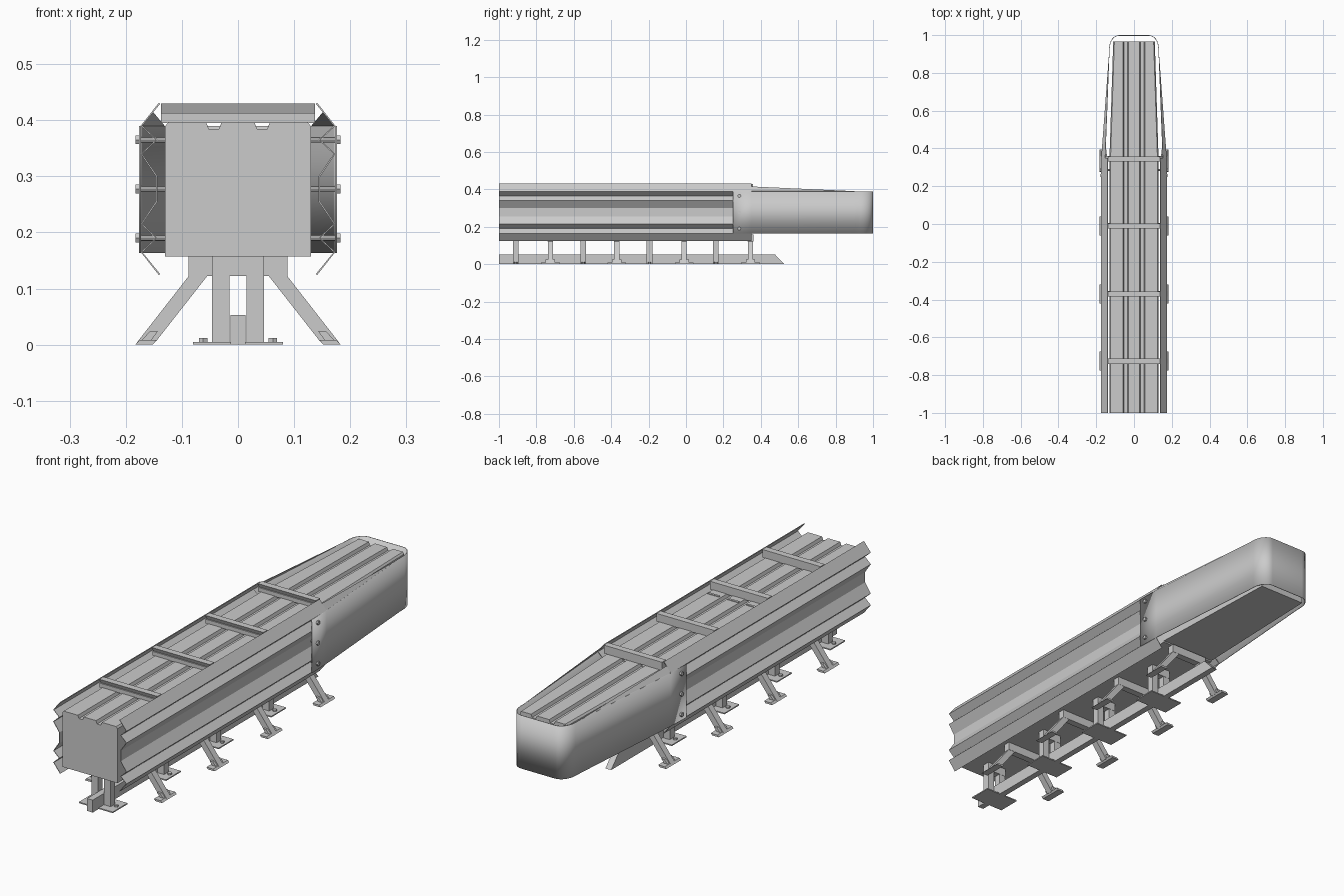
import bpy, bmesh, math
from mathutils import Vector, Matrix

cube = bpy.data.objects.get("Cube")
if cube:
    bpy.data.objects.remove(cube, do_unlink=True)

steel = bpy.data.materials.new("galvanised_grey")
steel.use_nodes = True
steel.diffuse_color = (0.6, 0.6, 0.6, 1)
steel.node_tree.nodes["Principled BSDF"].inputs["Base Color"].default_value = (0.6, 0.6, 0.6, 1)


def finish(name, bm, recalc=True):
    if recalc:
        bmesh.ops.recalc_face_normals(bm, faces=bm.faces)
    me = bpy.data.meshes.new(name)
    bm.to_mesh(me)
    bm.free()
    me.materials.append(steel)
    ob = bpy.data.objects.new(name, me)
    bpy.context.collection.objects.link(ob)
    return ob


def loft(name, rings, closed=True):
    """Skin a list of equal-length point rings; cap the ends when closed."""
    bm = bmesh.new()
    vs = [[bm.verts.new(p) for p in r] for r in rings]
    n = len(rings[0])
    for a, b in zip(vs, vs[1:]):
        for i in range(n if closed else n - 1):
            j = (i + 1) % n
            bm.faces.new((a[i], a[j], b[j], b[i]))
    if closed:
        bm.faces.new(vs[0])
        bm.faces.new(vs[-1])
    return finish(name, bm)


def prism_y(name, pts, y0, y1):
    return loft(name, [[(x, y, z) for x, z in pts] for y in (y0, y1)])


def prism_x(name, pts, x0, x1):
    return loft(name, [[(x, y, z) for y, z in pts] for x in (x0, x1)])


def box(name, x0, x1, y0, y1, z0, z1):
    return prism_y(name, [(x0, z0), (x1, z0), (x1, z1), (x0, z1)], y0, y1)


def bolt(name, base, axis, length, r, sides=6):
    bm = bmesh.new()
    rot = Vector((0, 0, 1)).rotation_difference(Vector(axis)).to_matrix().to_4x4()
    m = Matrix.Translation(base) @ rot @ Matrix.Translation((0, 0, length / 2))
    bmesh.ops.create_cone(bm, cap_ends=True, segments=sides, radius1=r, radius2=r,
                          depth=length, matrix=m)
    return finish(name, bm)


def thicken(ob, t, offset):
    m = ob.modifiers.new("thickness", "SOLIDIFY")
    m.thickness = t
    m.offset = offset


# Box body with two grooves along its top, tapering towards the nose
def body_ring(y, w, top, bottom):
    pts = [(-w, bottom), (-w, top - 0.008), (-w + 0.006, top)]
    for c in (-0.043, 0.043):
        pts += [(c - 0.014, top), (c - 0.009, top - 0.013),
                (c + 0.009, top - 0.013), (c + 0.014, top)]
    pts += [(w - 0.006, top), (w, top - 0.008), (w, bottom)]
    return [(x, y, z) for x, z in pts]


loft("box_body", [body_ring(-1, 0.13, 0.397, 0.157), body_ring(0.35, 0.13, 0.397, 0.157)])
loft("nose_body", [body_ring(0.35, 0.13, 0.394, 0.163), body_ring(0.965, 0.11, 0.388, 0.163)])
for i, x in enumerate((-0.092, 0, 0.092)):
    box(f"lid_seam_{i}", x - 0.026, x + 0.026, -0.325, -0.315, 0.396, 0.4)

# Corrugated side rails, the same on both sides
rail = [(0.14, 0.43), (0.172, 0.39), (0.145, 0.365), (0.172, 0.34), (0.145, 0.30)]
rail += [(x, 0.555 - z) for x, z in reversed(rail)]
for side, s in (("left", 1), ("right", -1)):
    ob = loft(f"{side}_rail", [[(s * x, y, z) for x, z in rail] for y in (-1, 0.35)], closed=False)
    thicken(ob, 0.003, 0)

# Nose wrap: a thin band bent around the end with rounded corners
half = [(0.175, 0.25), (0.172, 0.35), (0.131, 0.9)]
for k in range(9):
    a = math.radians(4 + k * 86 / 8)
    half.append((0.08 + 0.05 * math.cos(a), 0.93 + 0.068 * math.sin(a)))
path = half + [(-x, y) for x, y in reversed(half)]
wrap = loft("nose_wrap", [[(x, y, z) for x, y in path] for z in (0.163, 0.39)], closed=False)
thicken(wrap, 0.003, 0)
bpy.context.view_layer.objects.active = wrap
wrap.select_set(True)
bpy.ops.object.shade_smooth_by_angle(angle=math.radians(30))
wrap.select_set(False)

for side, s in (("left", 1), ("right", -1)):
    # Folded flange on the top edge of the wrap
    bm = bmesh.new()
    bm.faces.new([bm.verts.new(p) for p in
                  ((s * 0.172, 0.35, 0.39), (s * 0.152, 0.35, 0.415), (s * 0.131, 0.9, 0.39))])
    thicken(finish(f"{side}_nose_flange", bm), 0.002, 0)
    # Through bolts holding the wrap to the rail
    for i, z in enumerate((0.365, 0.2775, 0.19)):
        bolt(f"{side}_bolt_shank_{i}", (s * 0.13, 0.285, z), (s, 0, 0), 0.047, 0.005, 8)
        bolt(f"{side}_bolt_head_{i}", (s * 0.174, 0.285, z), (s, 0, 0), 0.009, 0.009)

# Straps over the top, with splayed legs beneath each one
for i, y in enumerate((-0.725, -0.37, -0.01, 0.345)):
    strap = [(y - 0.013, 0.395), (y + 0.013, 0.395), (y + 0.013, 0.43),
             (y - 0.015, 0.43), (y - 0.008, 0.413), (y - 0.013, 0.413)]
    prism_x(f"strap_{i}", strap, -0.137, 0.137)
    box(f"leg_crossbar_{i}", -0.088, 0.088, y - 0.015, y + 0.015, 0.122, 0.158)
    for side, s in (("left", 1), ("right", -1)):
        leg = [(0.088, 0.122), (0.088, 0.13), (0.05, 0.13), (0.055, 0.122),
               (0.146, 0.006), (0.18, 0.004)]
        prism_y(f"{side}_leg_{i}", [(s * x, z) for x, z in leg], y - 0.014, y + 0.014)
        # Foot: flat sole with an upturned inner lip
        sole = [(0.145, 0.008), (0.152, 0.0), (0.183, 0.0), (0.176, 0.008)]
        prism_y(f"{side}_foot_{i}", [(s * x, z) for x, z in sole], y - 0.05, y + 0.05)
        lip = [(0.143, 0.024), (0.157, 0.024), (0.175, 0.004), (0.157, 0.004)]
        prism_y(f"{side}_foot_lip_{i}", [(s * x, z) for x, z in lip], y - 0.025, y + 0.025)

# Anchored post pairs between the splayed legs
for i, y in enumerate((-0.91, -0.55, -0.195, 0.16)):
    box(f"base_plate_{i}", -0.08, 0.08, y - 0.05, y + 0.05, 0, 0.005)
    box(f"post_cap_{i}", -0.046, 0.046, y - 0.016, y + 0.016, 0.122, 0.158)
    for side, s in (("left", 1), ("right", -1)):
        x0, x1 = sorted((s * 0.015, s * 0.046))
        box(f"{side}_post_{i}", x0, x1, y - 0.015, y + 0.015, 0.004, 0.125)
        bolt(f"{side}_anchor_bolt_{i}", (s * 0.062, y, 0.004), (0, 0, 1), 0.008, 0.009)

# Central ground track with a sloped end
prism_x("ground_track", [(-1, 0), (0.525, 0), (0.475, 0.053), (-1, 0.053)], -0.0135, 0.0135)
